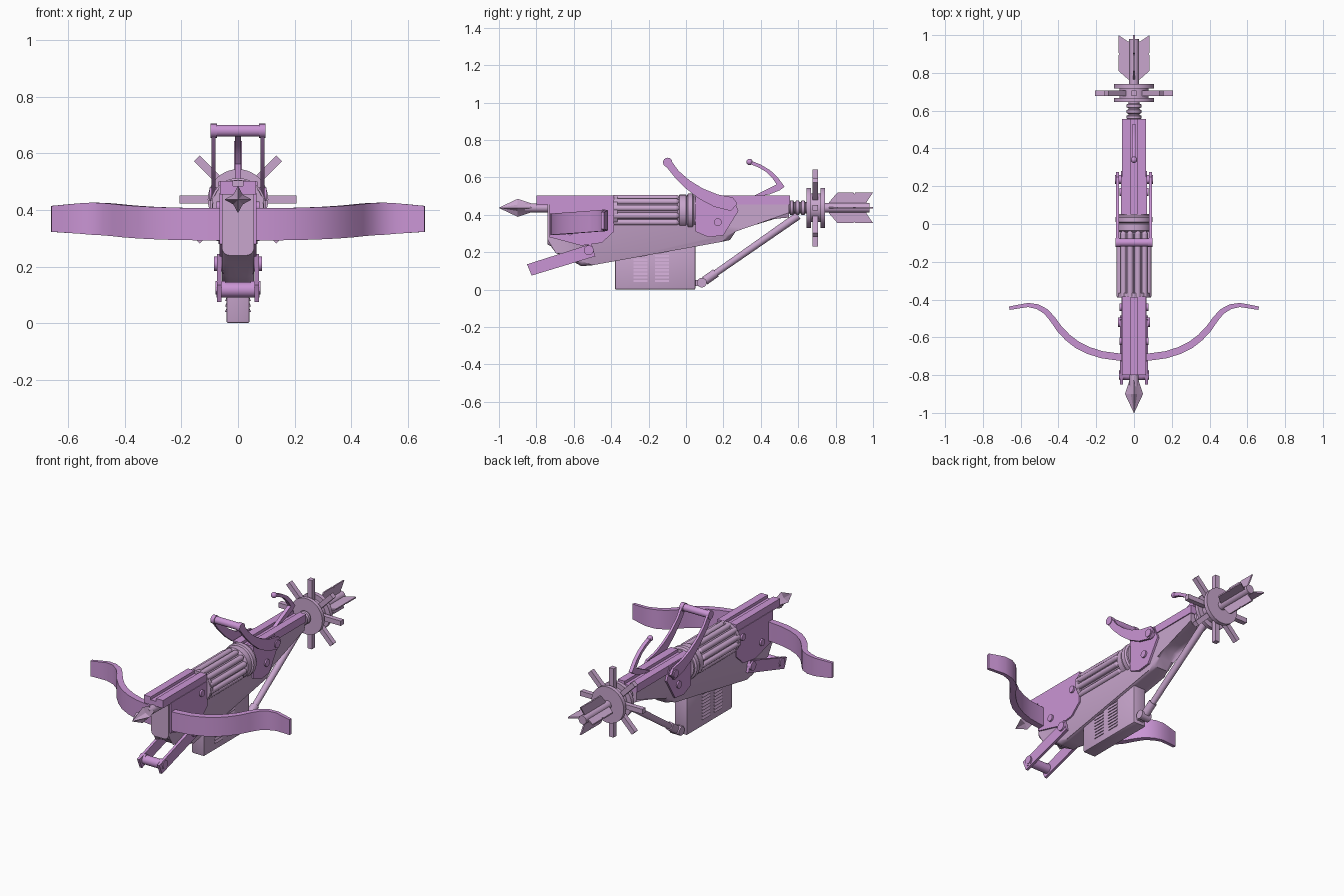
import bpy, bmesh, math
from mathutils import Vector, Matrix

if "Cube" in bpy.data.objects:
    bpy.data.objects.remove(bpy.data.objects["Cube"])


def material(name, rgb):
    m = bpy.data.materials.new(name)
    m.diffuse_color = (*rgb, 1)
    m.use_nodes = True
    m.node_tree.nodes["Principled BSDF"].inputs["Base Color"].default_value = m.diffuse_color
    return m


ORCHID = material("orchid trim", (0.59, 0.30, 0.66))
MAUVE = material("dusty mauve body", (0.58, 0.38, 0.61))
CZ = 0.437  # height of the bolt and wheel axis


def finish(name, bm, mat, angle=35):
    bmesh.ops.recalc_face_normals(bm, faces=bm.faces[:])
    me = bpy.data.meshes.new(name)
    bm.to_mesh(me)
    bm.free()
    me.materials.append(mat)
    ob = bpy.data.objects.new(name, me)
    bpy.context.collection.objects.link(ob)
    bpy.ops.object.select_all(action='DESELECT')
    ob.select_set(True)
    bpy.context.view_layer.objects.active = ob
    bpy.ops.object.shade_smooth_by_angle(angle=math.radians(angle))
    return ob


def add_prism(bm, pts, x0, x1):
    a = [bm.verts.new((x0, y, z)) for y, z in pts]
    b = [bm.verts.new((x1, y, z)) for y, z in pts]
    bm.faces.new(a)
    bm.faces.new(b[::-1])
    for i in range(len(a)):
        j = (i + 1) % len(a)
        bm.faces.new((a[i], b[i], b[j], a[j]))


def add_box(bm, x0, x1, y0, y1, z0, z1):
    add_prism(bm, [(y0, z0), (y1, z0), (y1, z1), (y0, z1)], x0, x1)


def add_tube(bm, p, q, r0, r1=None, n=16):
    p, q = Vector(p), Vector(q)
    d = q - p
    mat = Matrix.Translation((p + q) / 2) @ d.to_track_quat('Z', 'Y').to_matrix().to_4x4()
    bmesh.ops.create_cone(bm, cap_ends=True, segments=n, radius1=r0,
                          radius2=r0 if r1 is None else r1, depth=d.length, matrix=mat)


def add_lathe(bm, prof, z, n=32):
    """Turn (y, radius) points about a lengthwise axis."""
    rings = [[bm.verts.new((r * math.cos(2 * math.pi * k / n), y, z + r * math.sin(2 * math.pi * k / n)))
              for k in range(n)] for y, r in prof]
    for a, b in zip(rings, rings[1:]):
        for k in range(n):
            bm.faces.new((a[k], a[(k + 1) % n], b[(k + 1) % n], b[k]))
    bm.faces.new(rings[0])
    bm.faces.new(rings[-1])


def round_edges(bm, rule, width, seg=3):
    es = [e for e in bm.edges if rule(e)]
    bmesh.ops.bevel(bm, geom=es, offset=width, segments=seg, affect='EDGES', profile=0.5)


# Stock with rounded underside
bm = bmesh.new()
add_prism(bm, [(-0.74, 0.47), (-0.74, 0.24), (-0.68, 0.215), (-0.63, 0.165), (-0.56, 0.125), (-0.5, 0.13),
               (0.19, 0.255), (0.235, 0.265), (0.265, 0.31), (0.30, 0.35), (0.36, 0.37), (0.55, 0.385),
               (0.55, 0.47)], -0.057, 0.057)
round_edges(bm, lambda e: abs(e.verts[0].co.x - e.verts[1].co.x) < 0.01
            and min(v.co.z for v in e.verts) < 0.465 and max(v.co.z for v in e.verts) < 0.40, 0.026, 4)
finish("stock", bm, MAUVE, 40)

# Twin top rails with a bolt channel between
bm = bmesh.new()
for s in (-1, 1):
    for y0, y1 in ((-0.8, -0.385), (0.05, 0.555)):
        add_box(bm, s * 0.018, s * 0.063, y0, y1, 0.455, 0.502)
for y0, y1 in ((-0.8, -0.385), (0.05, 0.555)):
    add_box(bm, -0.02, 0.02, y0, y1, 0.45, 0.485)
finish("top_rails", bm, ORCHID)

# Side plates, front and rear
bm = bmesh.new()
for s in (-1, 1):
    add_prism(bm, [(-0.73, 0.46), (-0.73, 0.28), (-0.56, 0.235), (-0.45, 0.25), (-0.385, 0.31),
                   (-0.385, 0.46)], s * 0.05, s * 0.066)
    add_prism(bm, [(0.05, 0.5), (0.05, 0.31), (0.12, 0.28), (0.2, 0.29), (0.28, 0.42), (0.25, 0.5)],
              s * 0.05, s * 0.069)
finish("side_plates", bm, ORCHID)

# Rivets
bm = bmesh.new()
for s in (-1, 1):
    for y, z, r, x in ((0.17, 0.36, 0.021, 0.078), (-0.52, 0.21, 0.026, 0.084), (-0.44, 0.41, 0.02, 0.076),
                       (0.235, 0.455, 0.024, 0.1), (-0.62, 0.31, 0.02, 0.076), (-0.80, 0.125, 0.024, 0.08)):
        add_tube(bm, (s * 0.045, y, z), (s * x, y, z), r)
finish("rivets", bm, ORCHID)

# Fluted drum with a collar
bm = bmesh.new()
DZ = 0.415
add_lathe(bm, [(-0.388, 0.06), (-0.388, 0.09), (-0.365, 0.09), (-0.365, 0.076), (-0.045, 0.076),
               (-0.035, 0.092), (0.0, 0.092), (0.004, 0.085), (0.01, 0.098), (0.035, 0.098),
               (0.042, 0.088), (0.052, 0.088), (0.052, 0.05)], DZ)
for k in range(12):
    a = 2 * math.pi * (k + 0.5) / 12
    x, z = 0.078 * math.cos(a), DZ + 0.078 * math.sin(a)
    add_tube(bm, (x, -0.385, z), (x, -0.05, z), 0.0165, n=12)
    add_tube(bm, (x, -0.05, z), (x, -0.03, z), 0.0165, 0.006, n=12)
finish("drum", bm, MAUVE)

# Magazine box
bm = bmesh.new()
add_box(bm, -0.041, 0.041, -0.38, 0.05, 0.0, 0.27)
round_edges(bm, lambda e: True, 0.007, 2)
finish("magazine", bm, MAUVE)

# Louvres on both sides of the magazine
bm = bmesh.new()
for s in (-1, 1):
    for y in (-0.28, -0.165):
        for k in range(9):
            z = 0.04 + k * 0.019
            b = [(s * 0.039, z), (s * 0.046, z), (s * 0.041, z + 0.012), (s * 0.039, z + 0.012)]
            lo = [bm.verts.new((x, y, h)) for x, h in b]
            hi = [bm.verts.new((x, y + 0.073, h)) for x, h in b]
            bm.faces.new(lo)
            bm.faces.new(hi[::-1])
            for i in range(4):
                bm.faces.new((lo[i], lo[(i + 1) % 4], hi[(i + 1) % 4], hi[i]))
finish("magazine_louvres", bm, MAUVE)

# Curved bow limbs: (x, y, half thickness) along one half
half = [(0.0, -0.708, 0.019), (0.09, -0.703, 0.019), (0.17, -0.692, 0.019), (0.24, -0.67, 0.019),
        (0.30, -0.64, 0.019), (0.35, -0.602, 0.018), (0.395, -0.555, 0.017), (0.43, -0.505, 0.016),
        (0.465, -0.464, 0.015), (0.51, -0.438, 0.013), (0.56, -0.429, 0.011), (0.61, -0.437, 0.010),
        (0.66, -0.446, 0.009)]
path = [(-x, y, t) for x, y, t in half[:0:-1]] + half
bm = bmesh.new()
rings = []
for i, (x, y, t) in enumerate(path):
    p, q = path[max(i - 1, 0)], path[min(i + 1, len(path) - 1)]
    d = Vector((q[0] - p[0], q[1] - p[1])).normalized()
    cz = 0.349 + (y + 0.708) * 0.075
    h = 0.057 if abs(x) < 0.52 else 0.057 - (abs(x) - 0.52) * 0.08
    rings.append([bm.verts.new((x - d.y * t * u, y + d.x * t * u, cz + h * v))
                  for u, v in ((-1, -1), (1, -1), (1, 1), (-1, 1))])
for a, b in zip(rings, rings[1:]):
    for k in range(4):
        bm.faces.new((a[k], a[(k + 1) % 4], b[(k + 1) % 4], b[k]))
bm.faces.new(rings[0])
bm.faces.new(rings[-1])
finish("bow", bm, ORCHID)

# Foot stirrup: two bars and cross rollers
bm = bmesh.new()
for s in (-1, 1):
    add_prism(bm, [(-0.85, 0.135), (-0.825, 0.075), (-0.485, 0.178), (-0.505, 0.245)], s * 0.058, s * 0.074)
add_tube(bm, (-0.076, -0.80, 0.118), (0.076, -0.80, 0.118), 0.027, n=20)
add_tube(bm, (-0.07, -0.53, 0.205), (0.07, -0.53, 0.205), 0.022, n=20)
finish("stirrup", bm, ORCHID)

# Cocking lever: curved arms and a grip roller
bm = bmesh.new()
upper = [(-0.08, 0.69), (-0.04, 0.635), (0.02, 0.583), (0.09, 0.54), (0.17, 0.508), (0.25, 0.493)]
lower = [(0.275, 0.46), (0.24, 0.42), (0.15, 0.443), (0.07, 0.485), (0.0, 0.54), (-0.06, 0.6), (-0.118, 0.672)]
for s in (-1, 1):
    add_prism(bm, upper + lower, s * 0.08, s * 0.094)
    add_tube(bm, (s * 0.074, -0.098, 0.68), (s * 0.097, -0.098, 0.68), 0.025)
add_tube(bm, (-0.08, -0.098, 0.68), (0.08, -0.098, 0.68), 0.021)
finish("cocking_lever", bm, ORCHID)

# Curved rear lever with a ball tip
bm = bmesh.new()
add_prism(bm, [(0.34, 0.692), (0.40, 0.668), (0.45, 0.638), (0.49, 0.60), (0.527, 0.55), (0.50, 0.53),
               (0.45, 0.51), (0.38, 0.495), (0.34, 0.49), (0.40, 0.52), (0.485, 0.562), (0.46, 0.598),
               (0.43, 0.628), (0.39, 0.652), (0.34, 0.672)], -0.011, 0.011)
bmesh.ops.create_uvsphere(bm, u_segments=16, v_segments=10, radius=0.017,
                          matrix=Matrix.Translation((0, 0.34, 0.682)))
finish("rear_lever", bm, ORCHID)

# Ribbed neck, then flanged wheel hub
bm = bmesh.new()
neck = [(0.54, 0.028)]
for k in range(3):
    y = 0.553 + k * 0.03
    neck += [(y, 0.03), (y + 0.005, 0.039), (y + 0.02, 0.039), (y + 0.025, 0.03)]
add_lathe(bm, neck + [(0.65, 0.03)], CZ, 24)
finish("neck", bm, MAUVE)
bm = bmesh.new()
add_lathe(bm, [(0.645, 0.03), (0.645, 0.107), (0.667, 0.107), (0.667, 0.077), (0.718, 0.077),
               (0.718, 0.107), (0.742, 0.107), (0.742, 0.03)], CZ, 40)
finish("wheel_hub", bm, MAUVE)

# Eight square spokes
bm = bmesh.new()
for k in range(8):
    tmp = bmesh.ops.create_cube(bm, size=1, matrix=Matrix.Translation((0, 0.692, CZ))
                                @ Matrix.Rotation(k * math.pi / 4, 4, 'Y')
                                @ Matrix.Translation((0.133, 0, 0)) @ Matrix.Diagonal((0.146, 0.029, 0.029, 1)))
finish("wheel_spokes", bm, MAUVE)

# Bolt shaft and four notched fletchings
bm = bmesh.new()
add_tube(bm, (0, -0.86, CZ), (0, -0.4, CZ), 0.024, n=12)
add_tube(bm, (0, 0.73, CZ), (0, 0.98, CZ), 0.026, n=12)
fin = [(0.015, 0.765), (0.03, 0.765), (0.082, 0.81), (0.082, 0.895), (0.074, 0.9), (0.082, 0.905),
       (0.082, 1.0), (0.03, 0.965), (0.015, 0.965)]
for k in range(4):
    m = Matrix.Translation((0, 0, CZ)) @ Matrix.Rotation(k * math.pi / 2, 4, 'Y')
    a, b = [[bm.verts.new(m @ Vector((r, y, t))) for r, y in fin] for t in (-0.004, 0.004)]
    bm.faces.new(a)
    bm.faces.new(b[::-1])
    for i in range(len(a)):
        j = (i + 1) % len(a)
        bm.faces.new((a[i], b[i], b[j], a[j]))
finish("bolt_shaft", bm, MAUVE)

# Four-bladed bolt head
bm = bmesh.new()
rings = []
for y, r, w in ((-1.0, 0.001, 0.001), (-0.90, 0.048, 0.024), (-0.82, 0.022, 0.02)):
    rings.append([bm.verts.new(((r if k % 2 == 0 else w) * math.cos(k * math.pi / 4), y,
                                CZ + (r if k % 2 == 0 else w) * math.sin(k * math.pi / 4))) for k in range(8)])
for a, b in zip(rings, rings[1:]):
    for k in range(8):
        bm.faces.new((a[k], a[(k + 1) % 8], b[(k + 1) % 8], b[k]))
bm.faces.new(rings[0])
bm.faces.new(rings[-1])
finish("bolt_head", bm, MAUVE, 20)

# Rear strut from magazine foot to neck
bm = bmesh.new()
add_tube(bm, (0, 0.085, 0.036), (0, 0.60, 0.395), 0.017, 0.021)
add_tube(bm, (0, 0.10, 0.047), (0, 0.16, 0.089), 0.024)
add_tube(bm, (-0.032, 0.085, 0.037), (0.032, 0.085, 0.037), 0.026)
add_box(bm, -0.02, 0.02, 0.04, 0.09, 0.02, 0.05)
finish("rear_strut", bm, MAUVE)
